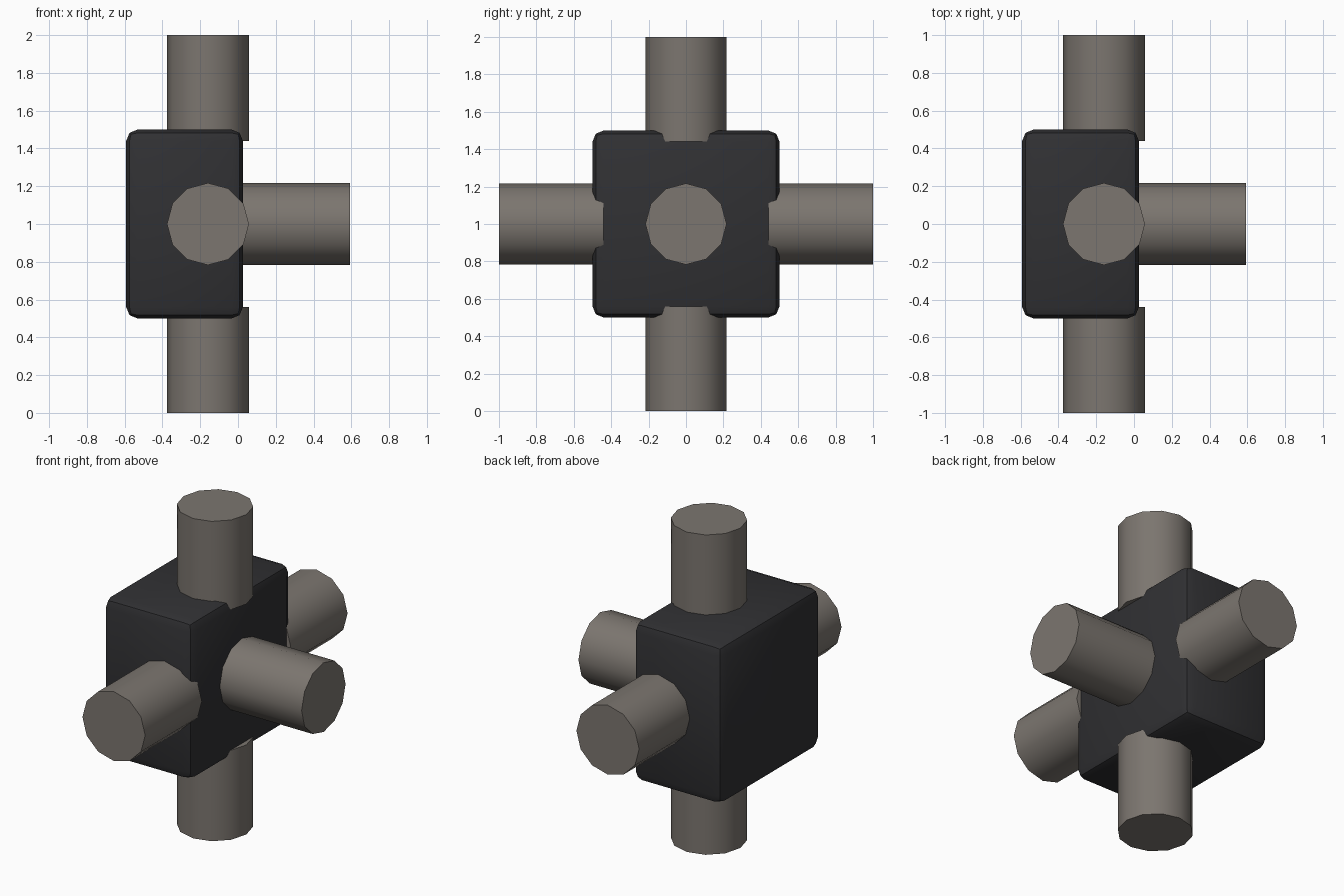
import bpy, math
from mathutils import Vector

if "Cube" in bpy.data.objects:
    bpy.data.objects.remove(bpy.data.objects["Cube"])


def material(name, rgb):
    m = bpy.data.materials.new(name)
    m.diffuse_color = (*rgb, 1)
    m.use_nodes = True
    m.node_tree.nodes["Principled BSDF"].inputs["Base Color"].default_value = m.diffuse_color
    return m


DARK = material("dark_casing", (0.03, 0.03, 0.033))
METAL = material("pipe_metal", (0.2, 0.18, 0.16))


def smooth():
    bpy.ops.object.shade_smooth_by_angle(angle=math.radians(35))


# Central junction block with a two-step rounded edge
bpy.ops.mesh.primitive_cube_add(size=1, location=(-0.283, 0, 1))
block = bpy.context.object
block.name = "junction_block"
block.scale = (0.618, 1, 1)
bpy.ops.object.transform_apply(location=False, rotation=False, scale=True)
bevel = block.modifiers.new("rounded_edges", 'BEVEL')
bevel.width = 0.06
bevel.segments = 2
bpy.ops.object.modifier_apply(modifier=bevel.name)
block.data.materials.append(DARK)
smooth()


# Pipe stubs, each running from its root in the block to its free end
def pipe(name, root, end):
    root, end = Vector(root), Vector(end)
    axis = end - root
    bpy.ops.mesh.primitive_cylinder_add(
        vertices=12, radius=0.217, depth=axis.length, location=(root + end) / 2,
        rotation=axis.to_track_quat('Z', 'Y').to_euler())
    ob = bpy.context.object
    ob.name = name
    ob.data.materials.append(METAL)
    smooth()


CX = -0.159
pipe("pipe_right", (0.01, 0, 1), (0.592, 0, 1))
for s, vert, side in ((1, "top", "back"), (-1, "bottom", "front")):
    pipe("pipe_" + vert, (CX, 0, 1 + 0.44 * s), (CX, 0, 1 + s))
    pipe("pipe_" + side, (CX, 0.44 * s, 1), (CX, s, 1))
